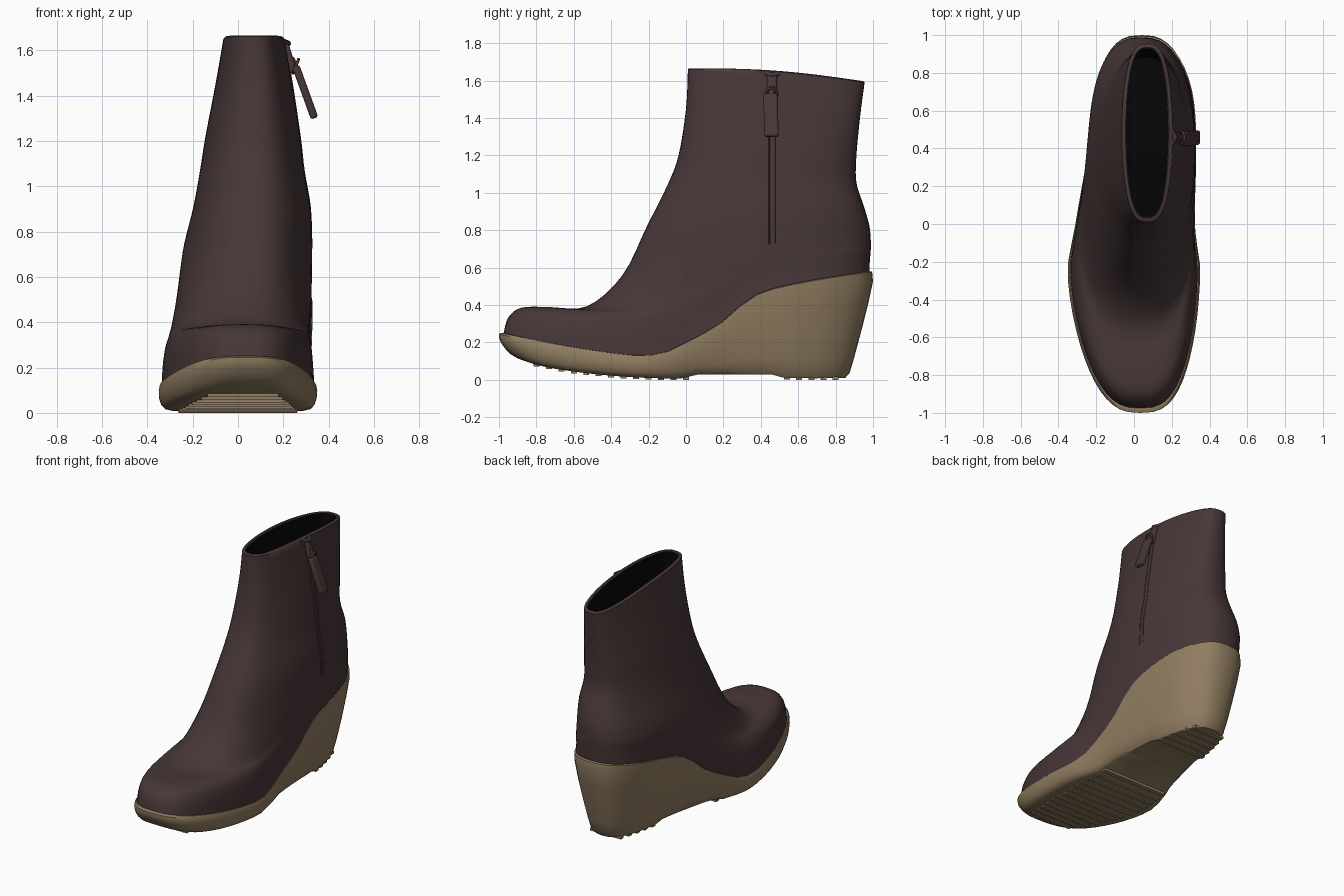
import bpy, bmesh, math
from mathutils import Vector

cube = bpy.data.objects.get("Cube")
if cube:
    bpy.data.objects.remove(cube)

SEGS = 64


def material(name, rgb):
    m = bpy.data.materials.new(name)
    m.use_nodes = True
    m.diffuse_color = (*rgb, 1)
    bsdf = m.node_tree.nodes["Principled BSDF"]
    bsdf.inputs["Base Color"].default_value = (*rgb, 1)
    bsdf.inputs["Roughness"].default_value = 0.7
    return m


leather = material("dark brown leather", (0.064, 0.038, 0.038))
lining = material("black lining", (0.002, 0.002, 0.002))
rubber = material("tan rubber", (0.28, 0.205, 0.118))


def table(points, y):
    """Interpolated height, width or offset along the foot."""
    if y <= points[0][0]:
        return points[0][1]
    for (a, va), (b, vb) in zip(points, points[1:]):
        if y <= b:
            return va + (vb - va) * (y - a) / (b - a)
    return points[-1][1]


def refine(rows, steps):
    """Catmull-Rom interpolation between section rows."""
    out = []
    for i in range(len(rows) - 1):
        p = [rows[max(0, min(len(rows) - 1, i + d))] for d in (-1, 0, 1, 2)]
        for s in range(steps):
            t = s / steps
            out.append([0.5 * (2 * b + (c - a) * t + (2 * a - 5 * b + 4 * c - d) * t ** 2
                               + (3 * b - a - 3 * c + d) * t ** 3) for a, b, c, d in zip(*p)])
    return out + [list(rows[-1])]


WELT = refine([(-1, .255), (-.6, .175), (-.2, .13), (0, .2), (.2, .315), (.36, .45),
               (.6, .52), (1, .585)], 4)
TREAD = refine([(-1, .16), (-.8, .08), (-.5, .032), (-.2, .01), (.02, .01), (.06, .028),
                (.46, .028), (.52, .01), (1, .01)], 3)
WAIST = refine([(-.9, 1), (-.3, 1.02), (0, .91), (.4, .88), (.75, .97), (1, .97)], 4)
BEND = refine([(-1, .035), (-.7, .016), (-.3, 0), (0, .006), (.4, .044), (.7, .05), (1, .04)], 4)
HEEL = [(-.2, 1), (.1, .88), (.9, .74)]


def finish(name, bm, mats, angle=40):
    bmesh.ops.recalc_face_normals(bm, faces=bm.faces)
    me = bpy.data.meshes.new(name)
    bm.to_mesh(me)
    bm.free()
    ob = bpy.data.objects.new(name, me)
    bpy.context.collection.objects.link(ob)
    for m in mats:
        me.materials.append(m)
    bpy.ops.object.select_all(action='DESELECT')
    ob.select_set(True)
    bpy.context.view_layer.objects.active = ob
    bpy.ops.object.shade_smooth_by_angle(angle=math.radians(angle))
    return ob


def loft(name, rings, mats, rule=lambda k: 0):
    """Skin closed rings; both ends are closed by strips running across the foot."""
    bm = bmesh.new()
    loops = [[bm.verts.new(p) for p in ring] for ring in rings]
    n = SEGS
    for k, (a, b) in enumerate(zip(loops, loops[1:])):
        for i in range(n):
            j = (i + 1) % n
            bm.faces.new((a[i], a[j], b[j], b[i])).material_index = rule(k)
    for loop, k in ((loops[0], 0), (loops[-1], len(loops) - 1)):
        for i in range(n // 2):
            quad = [loop[i], loop[i + 1], loop[n - i - 1], loop[(n - i) % n]]
            f = bm.faces.new(list(dict.fromkeys(quad)))
            f.material_index = rule(k)
    return finish(name, bm, mats)


def upper_point(row, t, inset=0.0, drop=0.0):
    yf, zf, yb, zb, xl, xr, w, power = row
    y = (yf + yb) / 2 - ((yb - yf) / 2 - inset) * math.cos(t)
    k = (y - yf) / (yb - yf)
    z = zf + (zb - zf) * k + w * (table(WELT, y) - .24 - .32 * k) - drop
    z += .022 * max(0, 1 - w) * math.sin(math.pi * k)
    s = math.sin(t)
    side = math.copysign(abs(s) ** power, s)
    shape = 1 + w * (table(WAIST, y) - 1)
    x = (xl + xr) / 2 + w * table(BEND, y) + ((xr - xl) / 2 - inset) * side * shape
    return Vector((x, y, z))


def upper_ring(row, inset=0.0, drop=0.0):
    return [upper_point(row, 2 * math.pi * i / SEGS, inset, drop) for i in range(SEGS)]


# Leather upper: fanned sections from collar to welt
# front y, front z, back y, back z, left x, right x, amount of welt curve, roundness
sections = refine([
    (.01, 1.66, .955, 1.59, -.065, .205, 0, .68),
    (0, 1.45, .93, 1.4, -.1, .24, 0, .7),
    (-.04, 1.2, .91, 1.18, -.145, .275, 0, .75),
    (-.1, 1.04, .912, 1.05, -.168, .292, 0, .8),
    (-.21, .83, .95, .93, -.205, .318, .1, .8),
    (-.34, .59, .98, .82, -.262, .325, .3, .8),
    (-.53, .435, .988, .73, -.3, .328, .55, .76),
    (-.74, .42, .988, .68, -.318, .333, .75, .73),
    (-.88, .395, .985, .64, -.33, .335, .88, .72),
    (-.95, .33, .982, .6, -.338, .338, .96, .72),
    (-.975, .24, .98, .56, -.342, .342, 1, .72)], 4)
inside = sections[:21]
inner = [upper_ring(r, .026) for r in reversed(inside)]
lip = [upper_ring(sections[0], .02, -.006), upper_ring(sections[0], .006, -.005)]
outer = [upper_ring(r) for r in sections] + [upper_ring(sections[-1], .03, .03)]
loft("boot_upper", inner + lip + outer, [leather, lining],
     lambda k: 1 if k < len(inner) - 1 else 0)


# Wedge sole: rings from the welt down to the tread
def sole_ring(f, yf, yb, hw):
    ring = []
    for i in range(SEGS):
        t = 2 * math.pi * i / SEGS
        y = (yf + yb) / 2 - (yb - yf) / 2 * math.cos(t)
        s = math.sin(t)
        w = hw * math.copysign(abs(s) ** .72, s) * table(WAIST, y)
        w *= 1 + f * (table(HEEL, y) - 1)
        top, low = table(WELT, y), table(TREAD, y)
        ring.append((w + table(BEND, y), y, top + (low - top) * f))
    return ring


loft("wedge_sole", [sole_ring(*r) for r in (
    (.03, -.94, .94, .3), (0, -.975, .98, .337), (.01, -.988, .995, .346),
    (.1, -1, 1, .35), (.3, -1, .975, .354), (.55, -.99, .938, .352),
    (.8, -.965, .9, .342), (.95, -.94, .875, .325), (1, -.9, .85, .3))],
    [rubber])


def bar(bm, a, b, across, half, thick):
    """Box from a to b, with its width along one direction."""
    a, b, across = Vector(a), Vector(b), Vector(across).normalized()
    out = (b - a).cross(across).normalized() * thick / 2
    v = [bm.verts.new(p + across * half * sx + out * so)
         for p in (a, b) for sx, so in ((-1, -1), (1, -1), (1, 1), (-1, 1))]
    for q in ((0, 1, 2, 3), (4, 5, 6, 7)):
        bm.faces.new([v[i] for i in q])
    for i in range(4):
        j = (i + 1) % 4
        bm.faces.new((v[i], v[j], v[4 + j], v[4 + i]))


# Low tread ribs under forefoot and heel
bm = bmesh.new()
for start, end, count in ((-.8, 0, 13), (.54, .8, 5)):
    for i in range(count):
        y = start + (end - start) * i / (count - 1)
        w = .27 * math.sqrt(max(.1, 1 - (y / .98) ** 2)) * table(HEEL, y)
        x, z = table(BEND, y), table(TREAD, y)
        bar(bm, (x - w, y, z), (x + w, y, z), (0, 1, 0), .016, .018)
finish("tread_ribs", bm, [rubber])


def tube(name, points, radius, mat):
    cu = bpy.data.curves.new(name, 'CURVE')
    cu.dimensions = '3D'
    cu.bevel_depth = radius
    cu.bevel_resolution = 2
    cu.use_fill_caps = True
    sp = cu.splines.new('POLY')
    sp.points.add(len(points) - 1)
    for p, c in zip(sp.points, points):
        p.co = (*c, 1)
    ob = bpy.data.objects.new(name, cu)
    bpy.context.collection.objects.link(ob)
    cu.materials.append(mat)


def on_side(row, y):
    """Point of a section on the zip side at a given depth."""
    yf, yb = row[0], row[2]
    return upper_point(row, math.acos((yf + yb - 2 * y) / (yb - yf)))


# Upright side zip: two low raised edges
for name, y in (("zip_front_edge", .445), ("zip_back_edge", .475)):
    tube(name, [on_side(r, y) for r in sections[:22]], .003, leather)

# Zip slider, ring and hanging pull tab
bm = bmesh.new()
bar(bm, (.205, .46, 1.63), (.245, .46, 1.5), (0, 1, 0), .026, .035)
bar(bm, (.23, .46, 1.57), (.268, .455, 1.5), (0, 1, 0), .016, .03)
bar(bm, (.255, .45, 1.53), (.338, .458, 1.3), (0, 1, 0), .038, .034)
pull = finish("zip_pull", bm, [leather])
bev = pull.modifiers.new("rounded", 'BEVEL')
bev.width = .012
bev.segments = 3
tube("zip_ring", [(.255 + .012 * math.sin(a), .457 + .03 * math.cos(a), 1.53 + .03 * math.sin(a))
                  for a in (i * math.pi / 8 for i in range(17))], .007, leather)
tube("zip_stop", [(.195, .42, 1.64), (.22, .46, 1.63), (.195, .5, 1.635)], .014, leather)
